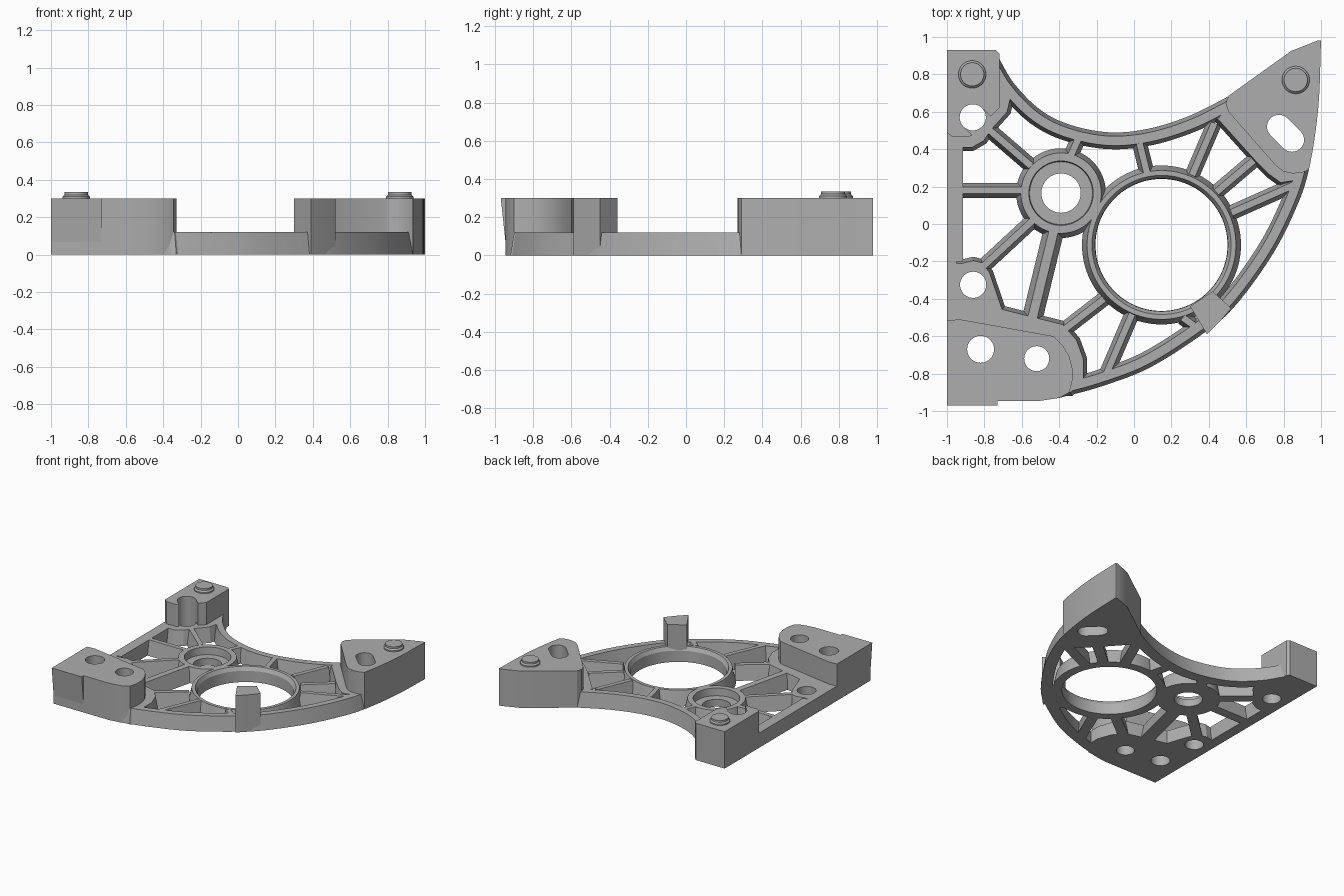
import bpy, bmesh
from math import cos, sin, tau, radians
from mathutils import Vector

cube = bpy.data.objects.get("Cube")
if cube:
    bpy.data.objects.remove(cube)

grey = bpy.data.materials.new("plain_grey")
grey.use_nodes = True
grey.diffuse_color = (0.42, 0.42, 0.42, 1)
grey.node_tree.nodes["Principled BSDF"].inputs["Base Color"].default_value = grey.diffuse_color

LOW, HIGH = 0.12, 0.3   # rib height, block height


def finish(name, bm):
    bmesh.ops.remove_doubles(bm, verts=bm.verts, dist=1e-5)
    bmesh.ops.recalc_face_normals(bm, faces=bm.faces)
    mesh = bpy.data.meshes.new(name)
    bm.to_mesh(mesh)
    bm.free()
    mesh.materials.append(grey)
    ob = bpy.data.objects.new(name, mesh)
    bpy.context.scene.collection.objects.link(ob)
    bpy.ops.object.select_all(action='DESELECT')
    ob.select_set(True)
    bpy.context.view_layer.objects.active = ob
    bpy.ops.object.shade_smooth_by_angle(angle=radians(25))
    return ob


def loft(name, sections, closed=False):
    """Skin a list of closed cross-sections."""
    bm = bmesh.new()
    rows = [[bm.verts.new(p) for p in s] for s in sections]
    n = len(rows[0])
    pairs = list(zip(rows, rows[1:]))
    if closed:
        pairs.append((rows[-1], rows[0]))
    else:
        bm.faces.new(rows[0])
        bm.faces.new(rows[-1])
    for a, b in pairs:
        for i in range(n):
            j = (i + 1) % n
            bm.faces.new((a[i], a[j], b[j], b[i]))
    return finish(name, bm)


def lathe(name, centre, profile, steps=64):
    x, y = centre
    return loft(name, [[(x + r * cos(a), y + r * sin(a), z) for r, z in profile]
                       for a in (tau * i / steps for i in range(steps))], True)


def sweep(name, path, profile):
    """Run an (offset to the right, height) profile along a flat path."""
    pts = [Vector(p) for p in path]
    sections = []
    for i, p in enumerate(pts):
        t = (pts[min(i + 1, len(pts) - 1)] - pts[max(i - 1, 0)]).normalized()
        right = Vector((t.y, -t.x))
        sections.append([(*(p + right * o), z) for o, z in profile])
    return loft(name, sections)


def smooth(points, steps=8):
    """Catmull-Rom curve through the points."""
    p = [Vector(q) for q in points]
    p = [2 * p[0] - p[1]] + p + [2 * p[-1] - p[-2]]
    out = []
    for a, b, c, d in zip(p, p[1:], p[2:], p[3:]):
        for k in range(steps):
            t = k / steps
            out.append(0.5 * (2 * b + (c - a) * t + (2 * a - 5 * b + 4 * c - d) * t * t
                              + (3 * b - a - 3 * c + d) * t ** 3))
    return out + [p[-2]]


def arc(centre, r, start=0, end=360, steps=40):
    return [Vector((centre[0] + r * cos(radians(start + (end - start) * i / steps)),
                    centre[1] + r * sin(radians(start + (end - start) * i / steps))))
            for i in range(steps + 1)]


def circle(centre, r):
    return arc(centre, r)[:-1]


def inset(loop, d):
    """Shrink an outline by d, keeping its vertex order."""
    n = len(loop)
    area = sum(loop[i - 1].x * loop[i].y - loop[i].x * loop[i - 1].y for i in range(n))
    s = 1 if area > 0 else -1
    out = []
    for i in range(n):
        e1 = (loop[i] - loop[i - 1]).normalized()
        e2 = (loop[(i + 1) % n] - loop[i]).normalized()
        n1, n2 = Vector((-e1.y, e1.x)), Vector((-e2.y, e2.x))
        out.append(loop[i] + (n1 + n2) * (s * d / max(1 + n1.dot(n2), 0.4)))
    return out


def slab(name, outline, top, holes=(), draft=0.0):
    """Flat plate standing on the ground, with through holes."""
    bm = bmesh.new()
    outline = [Vector(p) for p in outline]
    caps = ([], [])
    for k, loop in enumerate([outline, *holes]):
        upper = inset(loop, draft) if draft and k == 0 else loop
        low = [bm.verts.new((*p, 0)) for p in loop]
        up = [bm.verts.new((*p, top)) for p in upper]
        for i in range(len(low)):
            f = bm.faces.new((low[i - 1], low[i], up[i], up[i - 1]))
            for verts, cap in zip((low, up), caps):
                cap.append(bm.edges.get((verts[i - 1], verts[i])))
    for cap in caps:
        bmesh.ops.triangle_fill(bm, edges=cap, use_beauty=True)
    return finish(name, bm)


# Outer rim curves
RIM = [(1, .98), (.985, .62), (.935, .29), (.86, .07), (.73, -.18), (.53, -.45),
       (.35, -.6), (.08, -.77), (-.18, -.87), (-.4, -.93)]
BACK = [(-.73, .9), (-.64, .75), (-.5, .61), (-.34, .53), (-.13, .49), (.08, .51),
        (.3, .58), (.52, .69)]
rim_profile = [(0, 0), (.02, LOW), (.07, LOW), (.09, 0)]
sweep("curved_front_rim", smooth(RIM)[16:], rim_profile)
sweep("concave_back_rim", smooth(BACK), rim_profile)

# Straight side bar
slab("side_bar", [(-1, -.55), (-.95, -.55), (-.95, -.2), (-.915, -.2), (-.915, .41),
                  (-.95, .41), (-.95, .5), (-1, .5)], LOW)

# Round rings
HUB, BIG = (-.39, .165), (.147, -.112)
lathe("hub_ring", HUB, [(.105, 0), (.24, 0), (.215, LOW), (.172, LOW), (.168, .06), (.105, .06)])
lathe("large_ring", BIG, [(.353, 0), (.425, 0), (.398, LOW), (.372, LOW), (.355, .09)], 96)

# Tapered ribs
RIBS = [((-.93, .18), (-.6, .18)), ((-.77, .5), (-.55, .31)), ((-.3, .45), (-.34, .36)),
        ((.03, .43), (.07, .27)), ((.43, .54), (.31, .26)), ((.64, .34), (.44, .17)),
        ((.88, .22), (.52, .06)), ((-.54, .02), (-.81, -.23)), ((-.16, -.4), (-.38, -.57)),
        ((-.01, -.48), (-.16, -.83)), ((.26, -.5), (.33, -.55))]
for i, ends in enumerate(RIBS):
    sweep(f"rib_{i + 1}", ends, [(-.04, 0), (-.018, LOW), (.018, LOW), (.04, 0)])
sweep("wide_rib", [(-.43, -.04), (-.55, -.53)], [(-.055, 0), (-.025, LOW), (.025, LOW), (.055, 0)])

# Front left corner: tall block, low flange and bored boss
BORE = circle((-.86, -.325), .07)
block_holes = [circle((-.82, -.67), .072), circle((-.52, -.72), .067)]
slab("front_corner_block", [(-1, -.515), (-.93, -.51), (-.43, -.6), (-.38, -.65), (-.345, -.71),
                            (-.33, -.77), (-.33, -.84), (-.345, -.9), (-.4, -.93), (-.5, -.945),
                            (-1, -.945)], HIGH, block_holes)
slab("front_corner_flange", [(-1, -.19), (-.92, -.19), (-.86, -.175), (-.8, -.19), (-.755, -.25),
                             (-.69, -.44), (-.37, -.52), (-.29, -.61), (-.25, -.72),
                             (-.25, -.83), (-.33, -.92), (-1, -.92)],
     LOW, [BORE] + block_holes, .02)
loft("front_corner_pad", [[(x, -.94, .02), (x, -.97, HIGH), (x, -.94, HIGH)] for x in (-1, -.73)])

# Back left corner: tall block with open round slot, low flange
slot = (-.862, .57)
slab("back_corner_block", [(-1, .93), (-.74, .93), (-.72, .91), (-.72, .62), (-.765, .575)]
     + arc(slot, .07, 45, 225, 20) + [(-.865, .475), (-.885, .465), (-.97, .465), (-1, .49)], HIGH)
slab("back_corner_flange", [(-.99, .92), (-.74, .92), (-.68, .76), (-.64, .68), (-.66, .59),
                            (-.75, .49), (-.79, .43), (-.86, .39), (-1, .39)],
     LOW, [circle(slot, .07)], .02)

# Right corner: pointed block with an oblong slot, low flange
oblong = arc((.775, .52), .064, 45, 225, 16) + arc((.845, .45), .064, 225, 405, 16)
slab("right_corner_block", [(.98, .98), (.84, .925), (.505, .685), (.49, .645), (.505, .6),
                            (.76, .31), (.8, .28), (.85, .27), (.9, .275)]
     + smooth(RIM)[16::-1], HIGH, [oblong])
slab("right_corner_flange", [(.54, .7), (.42, .56), (.45, .53), (.63, .33), (.71, .25),
                             (.78, .2), (.9, .22), (.95, .4), (.96, .65)], LOW, [oblong], .02)

# Upright post on the rim
slab("upright_post", [(.3, -.44), (.42, -.36), (.52, -.45), (.46, -.52), (.39, -.59)], HIGH)

# Locating pins
for side, spot in (("left", (-.865, .8)), ("right", (.865, .77))):
    lathe(f"{side}_pin", spot, [(0, .28), (.074, .28), (.074, .31), (.063, .32), (.063, .335), (0, .335)], 40)
